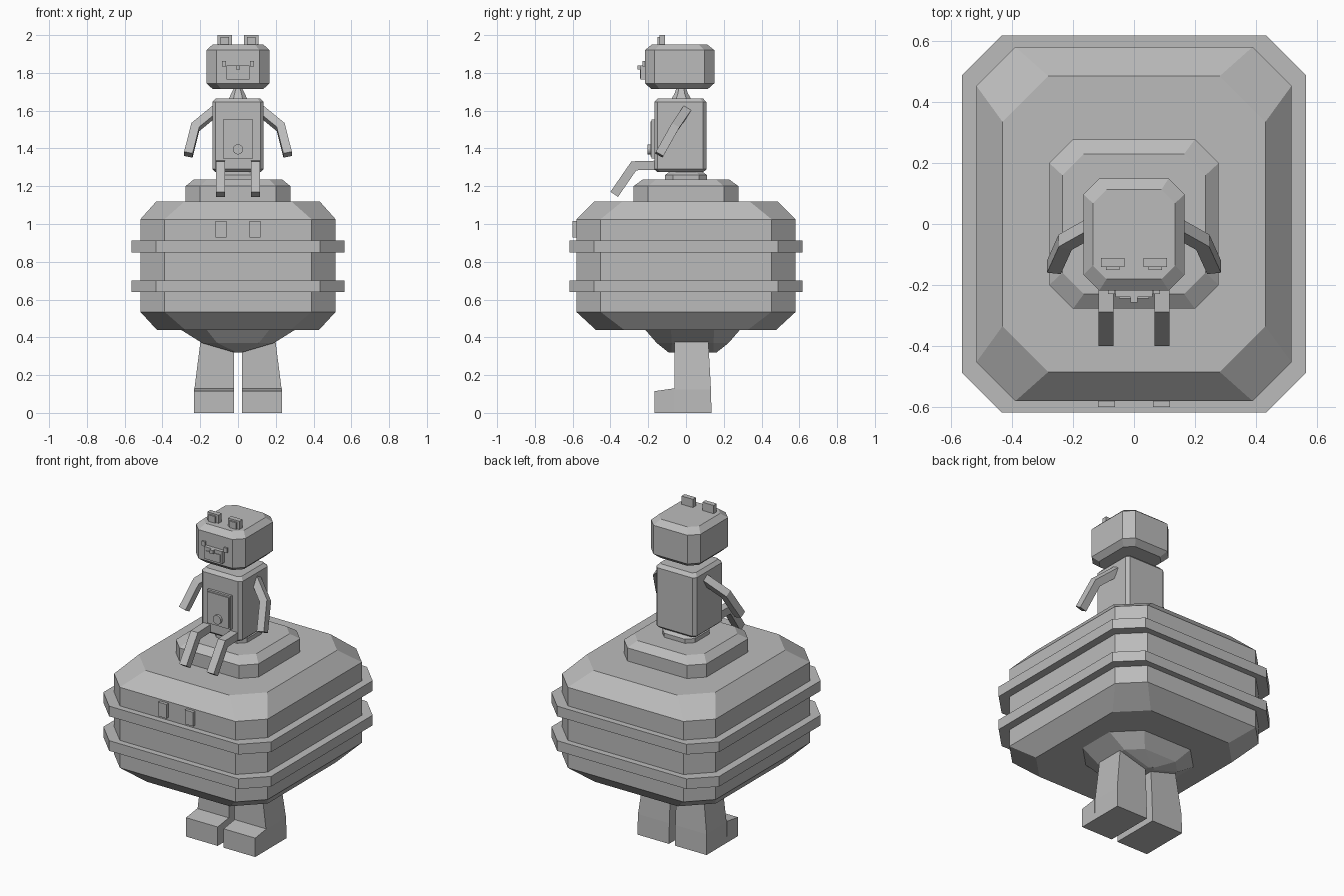
import bpy, bmesh
from mathutils import Vector

cube = bpy.data.objects.get("Cube")
if cube:
    bpy.data.objects.remove(cube, do_unlink=True)

grey = bpy.data.materials.new("plain grey")
grey.use_nodes = True
colour = (0.5, 0.5, 0.5, 1)
grey.diffuse_color = colour
grey.node_tree.nodes["Principled BSDF"].inputs["Base Color"].default_value = colour


def loft(name, rings):
    """Closed flat-faced solid through rings that share a point count."""
    bm = bmesh.new()
    loops = [[bm.verts.new(p) for p in ring] for ring in rings]
    n = len(loops[0])
    for a, b in zip(loops, loops[1:]):
        for i in range(n):
            j = (i + 1) % n
            bm.faces.new((a[i], a[j], b[j], b[i]))
    bm.faces.new(loops[0][::-1])
    bm.faces.new(loops[-1])
    bmesh.ops.recalc_face_normals(bm, faces=bm.faces)
    mesh = bpy.data.meshes.new(name)
    bm.to_mesh(mesh)
    bm.free()
    mesh.materials.append(grey)
    obj = bpy.data.objects.new(name, mesh)
    bpy.context.collection.objects.link(obj)
    return obj


def octagon(z, hx, hy, c, cx=0, cy=0):
    """Rectangle of half sizes hx, hy with its corners cut by c."""
    pts = [(hx, c - hy), (hx, hy - c), (hx - c, hy), (c - hx, hy),
           (-hx, hy - c), (-hx, c - hy), (c - hx, -hy), (hx - c, -hy)]
    return [(cx + x, cy + y, z) for x, y in pts]


def stack(name, levels, cx=0, cy=0):
    return loft(name, [octagon(*lv, cx, cy) for lv in levels])


def box(name, centre, half):
    x, y, z = centre
    a, b, h = half
    flat = [(x - a, y - b), (x + a, y - b), (x + a, y + b), (x - a, y + b)]
    return loft(name, [[(*p, z - h) for p in flat], [(*p, z + h) for p in flat]])


def limb(name, path, half, side_axis):
    """Square tube along a path, mitred at the joint."""
    pts = [Vector(p) for p in path]
    dirs = [(b - a).normalized() for a, b in zip(pts, pts[1:])]
    rings = []
    for i, p in enumerate(pts):
        d0, d1 = dirs[max(i - 1, 0)], dirs[min(i, len(dirs) - 1)]
        t = (d0 + d1).normalized()
        u = Vector(side_axis)
        u = (u - t * u.dot(t)).normalized()
        v = t.cross(u) / max(t.dot(d0), 0.5)
        rings.append([p + (u * a + v * b) * half
                      for a, b in ((-1, -1), (1, -1), (1, 1), (-1, 1))])
    return loft(name, rings)


# Large barrel body with two bands and a stepped seat
stack("body", [(0.44, 0.43, 0.478, 0.15), (0.535, 0.517, 0.581, 0.128),
               (1.025, 0.517, 0.581, 0.128), (1.12, 0.432, 0.486, 0.15)])
for label, z in (("lower", 0.64), ("upper", 0.85)):
    stack(label + "_band", [(z, 0.565, 0.618, 0.13), (z + 0.062, 0.565, 0.618, 0.13)])
stack("seat", [(1.11, 0.278, 0.278, 0.078), (1.2, 0.278, 0.278, 0.078),
               (1.235, 0.235, 0.23, 0.07)])

# Hips tapering to a keel between the legs
stack("hips", [(0.445, 0.31, 0.255, 0.14), (0.37, 0.19, 0.19, 0.08),
               (0.32, 0.02, 0.127, 0.015)], cy=0.035)

# Small seated figure: torso, neck and head
stack("waist", [(1.23, 0.11, 0.11, 0.04), (1.26, 0.11, 0.11, 0.04),
                (1.285, 0.075, 0.075, 0.03)])
stack("torso", [(1.275, 0.12, 0.122, 0.016), (1.29, 0.136, 0.138, 0.018),
                (1.645, 0.136, 0.138, 0.018), (1.665, 0.118, 0.12, 0.016)], cy=-0.03)
stack("neck", [(1.66, 0.05, 0.053, 0.025), (1.69, 0.036, 0.036, 0.018),
               (1.72, 0.022, 0.025, 0.012)], cy=-0.025)
stack("head", [(1.715, 0.135, 0.15, 0.045), (1.745, 0.166, 0.184, 0.052),
               (1.92, 0.166, 0.184, 0.052), (1.95, 0.135, 0.147, 0.045)], cy=-0.034)

# Muzzle and nose
box("muzzle", (0, -0.228, 1.803), (0.061, 0.012, 0.037))
box("muzzle_lip", (0, -0.236, 1.795), (0.05, 0.008, 0.024))
box("nose", (0, -0.248, 1.829), (0.011, 0.009, 0.011))

# Belly plate with raised centre and round button
box("belly_plate", (0, -0.174, 1.45), (0.079, 0.009, 0.102))
box("belly_panel", (0, -0.182, 1.45), (0.07, 0.007, 0.092))
bpy.ops.mesh.primitive_cylinder_add(vertices=16, radius=0.027, depth=0.024,
                                    location=(0, -0.192, 1.395), rotation=(1.5708, 0, 0))
button = bpy.context.object
button.name = "belly_button"
button.data.materials.append(grey)

for side, s in (("left", 1), ("right", -1)):
    # Ears and eyes
    box(side + "_ear", (0.07 * s, -0.126, 1.968), (0.038, 0.015, 0.032))
    box(side + "_ear_inner", (0.07 * s, -0.144, 1.97), (0.022, 0.007, 0.02))
    box(side + "_eye", (0.074 * s, -0.221, 1.848), (0.011, 0.008, 0.014))

    # Bent arms and dangling legs of the small figure
    limb(side + "_arm", [(0.12 * s, 0, 1.60), (0.226 * s, -0.06, 1.513),
                         (0.263 * s, -0.142, 1.367)], 0.023, (0, 1, -0.55))
    limb(side + "_small_leg", [(0.092 * s, -0.13, 1.312), (0.092 * s, -0.276, 1.308),
                               (0.092 * s, -0.38, 1.157)], 0.024, (1, 0, 0))

    # Plates on the front of the body
    box(side + "_front_plate", (0.09 * s, -0.585, 0.972), (0.028, 0.015, 0.043))

    # Supporting legs with blocky feet
    def slab(z, outer, front, back):
        return [(0.02 * s, front, z), (outer * s, front, z),
                (outer * s, back, z), (0.02 * s, back, z)]
    loft(side + "_leg", [slab(0.0, 0.233, -0.06, 0.135), slab(0.125, 0.231, -0.06, 0.132),
                         slab(0.4, 0.196, -0.06, 0.117)])
    loft(side + "_foot", [[(x * s, -0.167, 0), (x * s, -0.06, 0),
                           (x * s, -0.06, 0.13), (x * s, -0.167, 0.115)]
                          for x in (0.02, 0.233)])
